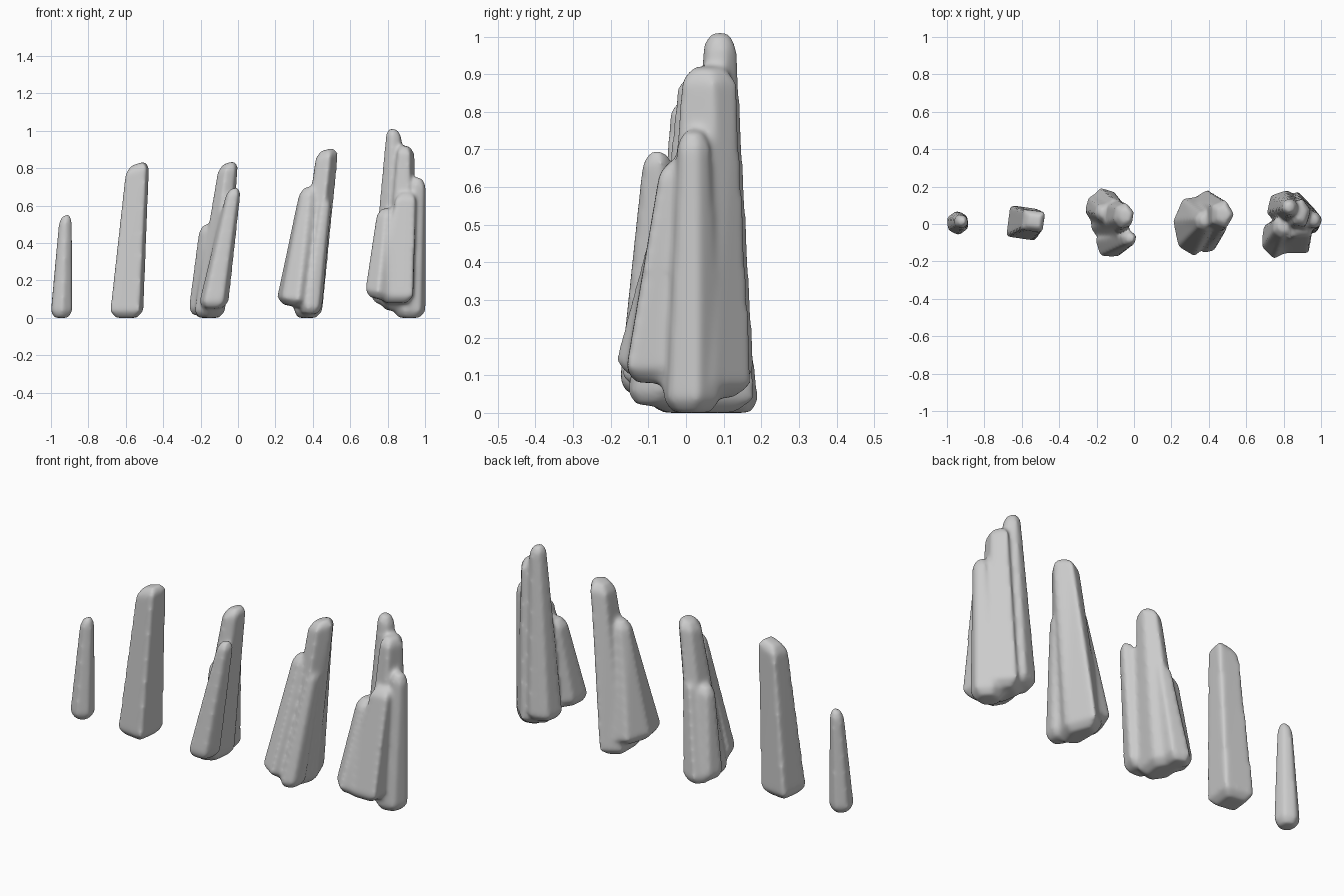
import bpy, bmesh, math

# One tapered shard with blunted ends: base and top are (x, y, z, half width x, half width y)
def shard(bm, base, top, sides=6, turn=0.0, tilt=0.0, foot=0.0):
    unit = [(math.cos(turn + math.tau * i / sides), math.sin(turn + math.tau * i / sides))
            for i in range(sides)]
    mx = max(abs(p[0]) for p in unit)
    my = max(abs(p[1]) for p in unit)
    length = top[2] - base[2]
    blunt_lo, blunt_hi = 0.035 / length, 1 - 0.035 / length
    rings = []
    for t, k in ((0, .65), (blunt_lo, 1), (blunt_hi, 1), (1, .6)):
        x, y, z, rx, ry = (a + (b - a) * t for a, b in zip(base, top))
        slope = foot if t < .5 else tilt
        rings.append([bm.verts.new((x + px / mx * rx * k, y + py / my * ry * k,
                                    z + slope * px / mx * rx * k)) for px, py in unit])
    bm.faces.new(rings[0][::-1])
    bm.faces.new(rings[-1])
    for lo, hi in zip(rings, rings[1:]):
        for i in range(sides):
            j = (i + 1) % sides
            bm.faces.new((lo[i], lo[j], hi[j], hi[i]))

# Shards of a cluster fused together and worn smooth
def cluster(name, shards):
    bm = bmesh.new()
    for s in shards:
        shard(bm, *s)
    me = bpy.data.meshes.new(name)
    bm.to_mesh(me)
    bm.free()
    ob = bpy.data.objects.new(name, me)
    bpy.context.collection.objects.link(ob)
    rm = ob.modifiers.new("fuse", 'REMESH')
    rm.mode = 'VOXEL'
    rm.voxel_size = 0.008
    rm.use_smooth_shade = True
    sm = ob.modifiers.new("wear", 'SMOOTH')
    sm.factor = 0.5
    sm.iterations = 32

Q = math.pi / 4

# Small single shard
cluster("small_spike", [
    ((-.945, .005, 0, .06, .07), (-.922, .015, .55, .034, .038), 6, .6, .3)])

# Tall single shard
cluster("tall_spike", [
    ((-.597, .005, 0, .092, .098), (-.536, .018, .825, .064, .06), 4, .65, .3)])

# Cluster with a front shard and two low back shards
cluster("triple_spike", [
    ((-.155, .02, 0, .085, .14), (-.05, .045, .83, .055, .067), 6, .3, .3),
    ((-.135, -.11, .05, .085, .085), (-.02, -.075, .695, .041, .045), 5, .3, .1),
    ((-.2, .085, .015, .07, .085), (-.165, .06, .50, .043, .045), 6, .2, .2),
    ((-.165, .135, 0, .08, .065), (-.095, .085, .53, .05, .05), 5, .6, .2)])

# Broad cluster with a shoulder
cluster("shoulder_spike", [
    ((.365, .035, 0, .085, .155), (.475, .052, .90, .067, .074), 5, 0, .25),
    ((.31, -.01, .06, .11, .175), (.384, .02, .70, .054, .05), 7, .3, .1, -.15),
    ((.385, -.085, .02, .065, .08), (.465, -.005, .64, .04, .045), 6, .2, .1)])

# Largest cluster
cluster("large_spike", [
    ((.80, .085, .075, .095, .10), (.835, .09, 1.01, .042, .045), 6, .3, -.3),
    ((.86, .045, .04, .115, .135), (.893, .058, .92, .051, .078), 5, .2, -.1),
    ((.915, .015, 0, .092, .08), (.965, .02, .75, .043, .043), 6, .2, -.3),
    ((.845, -.075, .08, .09, .09), (.90, -.01, .67, .053, .055), 4, Q, 0),
    ((.755, -.085, .1, .08, .115), (.80, -.01, .585, .055, .06), 6, .4, 0, -.2)])
